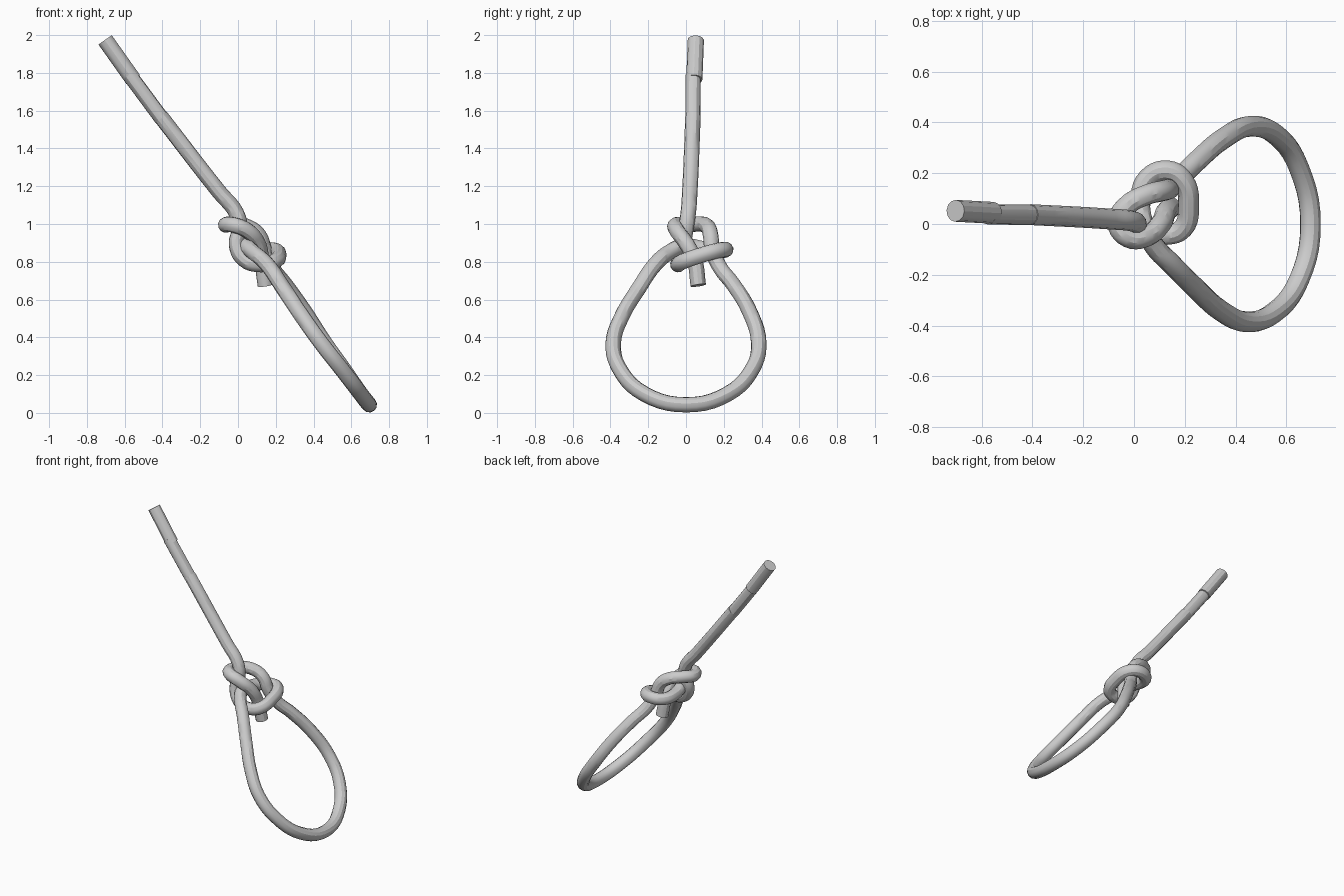
import bpy
from mathutils import Vector

cube = bpy.data.objects.get("Cube")
if cube:
    bpy.data.objects.remove(cube, do_unlink=True)

RADIUS = 0.041


def rope(name, points, steps=5, radius=RADIUS):
    """Round capped rope swept along a smooth path, turned into a mesh."""
    curve = bpy.data.curves.new(name, "CURVE")
    curve.dimensions = "3D"
    curve.bevel_depth = radius
    curve.bevel_resolution = 4
    curve.resolution_u = steps
    curve.use_fill_caps = True
    spline = curve.splines.new("BEZIER")
    spline.bezier_points.add(len(points) - 1)
    for knot, co in zip(spline.bezier_points, points):
        knot.co = Vector(co)
        knot.handle_left_type = knot.handle_right_type = "AUTO"
    obj = bpy.data.objects.new(name, curve)
    bpy.context.collection.objects.link(obj)
    bpy.ops.object.select_all(action="DESELECT")
    obj.select_set(True)
    bpy.context.view_layer.objects.active = obj
    bpy.ops.object.convert(target="MESH")
    bpy.ops.object.shade_smooth_by_angle()
    return obj


# Standing part running down into the knot
standing = [(-.41, .037, 1.57), (-.1, .02, 1.17), (-.01, .012, 1.06)]

# Nipping loop: down, round the two inner strands, out as the front leg
nip_loop = [
    (.01, .0, .98), (-.008, -.015, .89), (.035, -.035, .81),
    (.12, -.042, .785), (.19, -.02, .80), (.215, .08, .835),
    (.195, .17, .86), (.135, .21, .865), (.055, .18, .86),
    (.025, .09, .87), (.04, -.01, .885), (.075, -.08, .855),
]

# Large open eye
eye = [
    (.15, -.16, .79), (.24, -.25, .66), (.34, -.34, .51),
    (.44, -.385, .37), (.55, -.35, .23), (.65, -.22, .10),
    (.695, 0, .043), (.65, .22, .10), (.56, .35, .23),
    (.46, .385, .37), (.35, .335, .54), (.25, .25, .68),
    (.18, .18, .77),
]

# Bight round the standing part, then down through the loop as the tail
bight = [
    (.14, .14, .86), (.11, .13, .94), (.05, .115, .985),
    (-.03, .07, 1.0), (-.065, .005, .995), (-.025, -.052, .995),
    (.05, -.048, .965), (.105, .0, .90), (.125, .045, .81),
    (.145, .065, .675),
]

rope("knotted_rope", standing + nip_loop + eye + bight)

# Short straight lengths that extend the standing part
rope("middle_rope_length", [(-.575, .038, 1.79), (-.405, .036, 1.56)], 1, .040)
rope("upper_rope_end", [(-.703, .052, 1.974), (-.555, .044, 1.765)], 1, .043)
